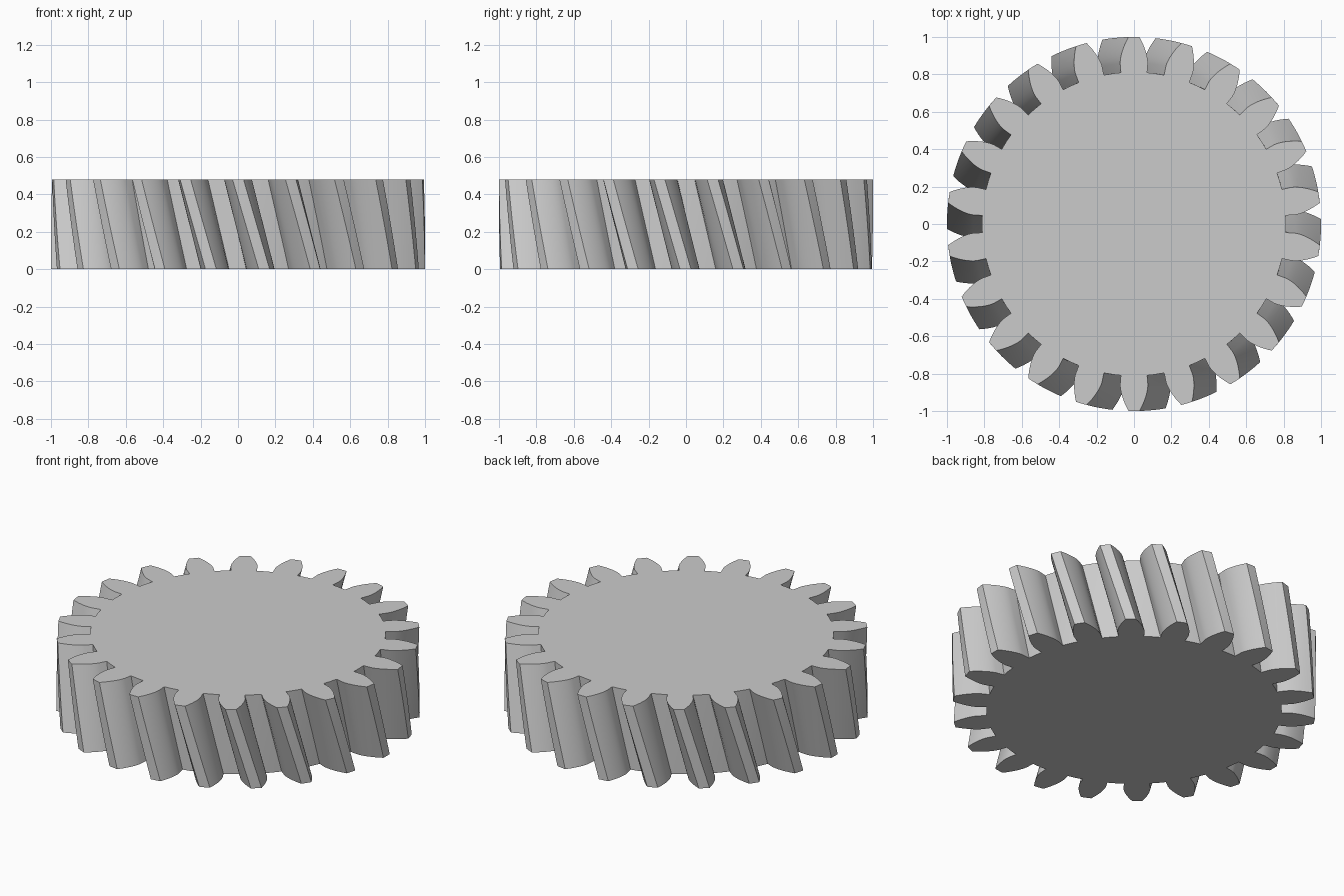
import bpy
import bmesh
from math import acos, cos, sin, tan, pi, radians

cube = bpy.data.objects.get("Cube")
if cube:
    bpy.data.objects.remove(cube)

# Gear proportions
TEETH = 22
TIP_R = 1.0
MODULE = TIP_R * 2 / (TEETH + 2)
PITCH_R = MODULE * TEETH / 2
ROOT_R = TIP_R - 2.25 * MODULE
PRESSURE = radians(20)
BASE_R = PITCH_R * cos(PRESSURE)
HEIGHT = 0.48
TWIST = HEIGHT * tan(radians(15)) / PITCH_R
LAYERS = 10
FLANK_STEPS = 7


def involute(angle):
    return tan(angle) - angle


def half_angle(r):
    """Half of the angle a tooth covers at radius r."""
    pressure_here = acos(min(1, BASE_R / r))
    return pi / (2 * TEETH) + involute(PRESSURE) - involute(pressure_here)


def gear_profile():
    """Outline of the gear as (radius, angle) pairs, counter-clockwise."""
    flank = [(ROOT_R, half_angle(BASE_R))]
    for i in range(FLANK_STEPS + 1):
        r = BASE_R + (TIP_R - BASE_R) * i / FLANK_STEPS
        flank.append((r, half_angle(r)))
    tooth = [(r, -a) for r, a in flank] + [(TIP_R, 0)]
    tooth += [(r, a) for r, a in reversed(flank)]
    pitch = 2 * pi / TEETH
    tooth.append((ROOT_R, pitch / 2))
    return [(r, a + (k + 0.5) * pitch) for k in range(TEETH) for r, a in tooth]


# Helical gear body: the outline stacked in layers, each turned a little
profile = gear_profile()
bm = bmesh.new()
rings = []
for layer in range(LAYERS + 1):
    t = layer / LAYERS
    turn = TWIST * (1 - t)
    rings.append([bm.verts.new((r * cos(a + turn), r * sin(a + turn), HEIGHT * t))
                  for r, a in profile])
count = len(profile)
for low, high in zip(rings, rings[1:]):
    for i in range(count):
        j = (i + 1) % count
        bm.faces.new((low[i], low[j], high[j], high[i]))
bm.faces.new(rings[-1])
bm.faces.new(rings[0][::-1])

mesh = bpy.data.meshes.new("helical_gear")
bm.to_mesh(mesh)
bm.free()
gear = bpy.data.objects.new("helical_gear", mesh)
bpy.context.collection.objects.link(gear)

# Plain grey metal
grey = bpy.data.materials.new("light_grey")
grey.use_nodes = True
colour = (0.6, 0.6, 0.6, 1)
grey.diffuse_color = colour
grey.node_tree.nodes["Principled BSDF"].inputs["Base Color"].default_value = colour
mesh.materials.append(grey)

# Smooth flanks, sharp tooth edges
for obj in bpy.context.selected_objects:
    obj.select_set(False)
gear.select_set(True)
bpy.context.view_layer.objects.active = gear
bpy.ops.object.shade_smooth_by_angle(angle=radians(30))
